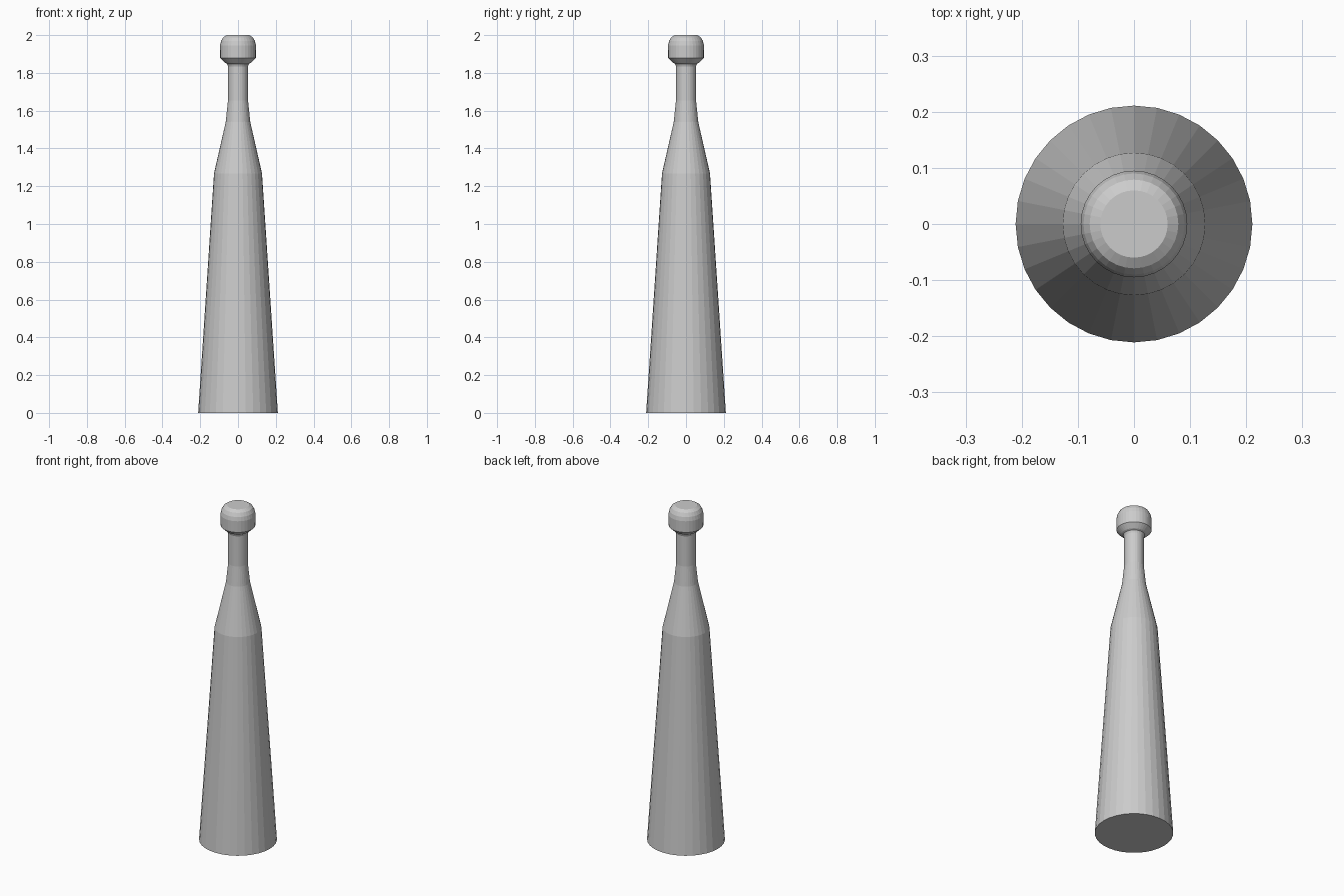
import bpy, bmesh
from math import cos, sin, tau

if "Cube" in bpy.data.objects:
    bpy.data.objects.remove(bpy.data.objects["Cube"])

SIDES = 32


def lathe(name, profile):
    """Closed solid of revolution from (radius, z) points, bottom to top."""
    bm = bmesh.new()
    rings = [[bm.verts.new((r * cos(tau * i / SIDES), r * sin(tau * i / SIDES), z))
              for i in range(SIDES)] for r, z in profile]
    for low, high in zip(rings, rings[1:]):
        for i in range(SIDES):
            j = (i + 1) % SIDES
            bm.faces.new((low[i], low[j], high[j], high[i]))
    bm.faces.new(rings[0][::-1])
    bm.faces.new(rings[-1])
    mesh = bpy.data.meshes.new(name)
    bm.to_mesh(mesh)
    bm.free()
    obj = bpy.data.objects.new(name, mesh)
    bpy.context.collection.objects.link(obj)
    return obj


# Whole club: tapered body, shoulder, slim neck and rounded knob
lathe("tapered_club", [
    (0.211, 0.0), (0.127, 1.268),                    # body
    (0.065, 1.54), (0.053, 1.655),                   # shoulder
    (0.053, 1.835), (0.058, 1.848), (0.068, 1.853),  # neck and collar
    (0.094, 1.878), (0.095, 1.945),                  # knob side
    (0.090, 1.968), (0.079, 1.988), (0.060, 2.0),    # knob top
])
